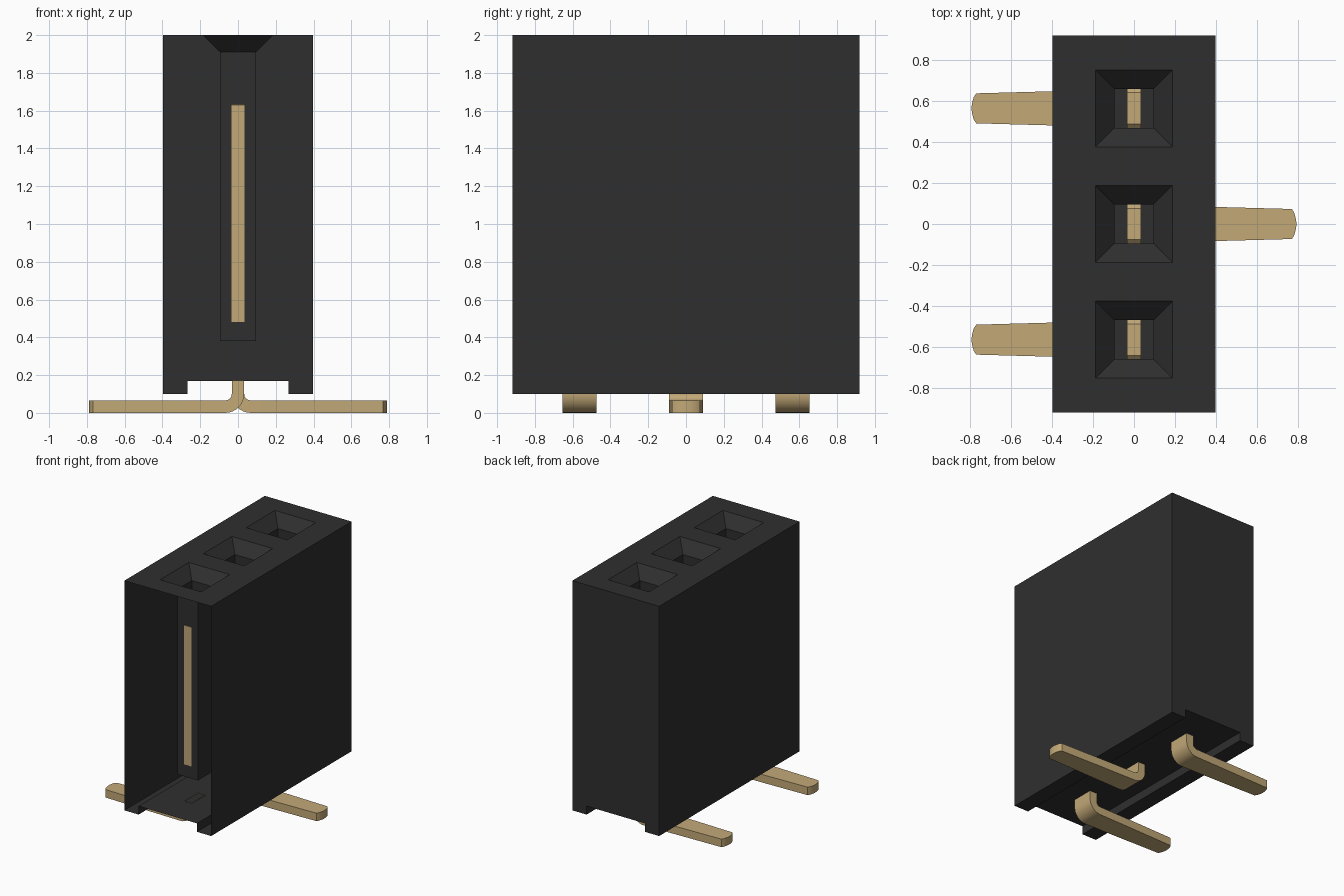
import bpy, bmesh, math

if "Cube" in bpy.data.objects:
    bpy.data.objects.remove(bpy.data.objects["Cube"])

PITCH = 0.563
HX, HY = 0.397, 0.918      # housing half sizes
MOUTH, BORE = 0.187, 0.095  # socket half widths
BASE, FLOOR, TOP = 0.10, 0.17, 2.0


def material(name, colour, rough):
    m = bpy.data.materials.new(name)
    m.use_nodes = True
    m.diffuse_color = (*colour, 1)
    bsdf = m.node_tree.nodes["Principled BSDF"]
    bsdf.inputs["Base Color"].default_value = (*colour, 1)
    bsdf.inputs["Roughness"].default_value = rough
    return m


black = material("black plastic", (0.028, 0.028, 0.028), 0.6)
gold = material("gold metal", (0.54, 0.395, 0.185), 0.5)


def finish(bm, name, mat):
    bmesh.ops.remove_doubles(bm, verts=bm.verts[:], dist=1e-5)
    bmesh.ops.recalc_face_normals(bm, faces=bm.faces[:])
    me = bpy.data.meshes.new(name)
    bm.to_mesh(me)
    bm.free()
    me.materials.append(mat)
    ob = bpy.data.objects.new(name, me)
    bpy.context.collection.objects.link(ob)
    return ob


def face(bm, pts):
    return bm.faces.new([bm.verts.new(p) for p in pts])


def square(y, half, z):
    return [(-half, y - half, z), (half, y - half, z),
            (half, y + half, z), (-half, y + half, z)]


def loft(bm, a, b):
    for i in range(len(a)):
        j = (i + 1) % len(a)
        face(bm, [a[i], a[j], b[j], b[i]])


# Housing: thin shell with a channel underneath, open at the front end
rows = [-PITCH, 0, PITCH]
ys = [-HY] + [y + s * MOUTH for y in rows for s in (-1, 1)] + [HY]
xs = [-HX, -MOUTH, MOUTH, HX]
profile = [(-HX, TOP), (-HX, BASE), (-0.267, BASE), (-0.267, FLOOR),
           (0.267, FLOOR), (0.267, BASE), (HX, BASE), (HX, TOP)]
bm = bmesh.new()
for k, (y0, y1) in enumerate(zip(ys, ys[1:])):
    for (xa, za), (xb, zb) in zip(profile, profile[1:]):
        face(bm, [(xa, y0, za), (xb, y0, zb), (xb, y1, zb), (xa, y1, za)])
    for i in range(3):                       # top, leaving the socket mouths
        if not (i == 1 and k % 2):
            face(bm, [(xs[i], y0, TOP), (xs[i + 1], y0, TOP),
                      (xs[i + 1], y1, TOP), (xs[i], y1, TOP)])
back = profile + [(MOUTH, TOP), (-MOUTH, TOP)]
face(bm, [(x, HY, z) for x, z in back])

# Sockets: tapered mouth, straight bore and floor
for y in rows:
    rings = [square(y, MOUTH, TOP), square(y, BORE, 1.91), square(y, BORE, 0.38)]
    loft(bm, rings[0], rings[1])
    loft(bm, rings[1], rings[2])
    face(bm, rings[2])
finish(bm, "housing", black)


def slab(name, y, outline, half, mat):
    """Extrude a (y, z) outline across x."""
    bm = bmesh.new()
    a = [(-half, y + u, z) for u, z in outline]
    b = [(half, y + u, z) for u, z in outline]
    loft(bm, a, b)
    face(bm, a)
    face(bm, b)
    return finish(bm, name, mat)


def solder_tail(name, y, side):
    """Vertical stub bending into a flat tapered foot with a rounded tip."""
    t, w, r = 0.033, 0.09, 0.035
    cx, cz = t + r, 2 * t + r
    sections = [((-t, FLOOR + 0.002), (t, FLOOR + 0.002), w)]
    for i in range(9):
        a = math.pi + i / 8 * math.pi / 2
        c, s = math.cos(a), math.sin(a)
        R = r + 2 * t
        sections.append(((cx + R * c, cz + R * s), (cx + r * c, cz + r * s), w))
    for x, hw in [(0.4, 0.083), (0.768, 0.073), (0.78, 0.055),
                  (0.787, 0.03), (0.79, 0.012)]:
        sections.append(((x, 0), (x, 2 * t), hw))
    rings = [[(side * o[0], y - h, o[1]), (side * o[0], y + h, o[1]),
              (side * n[0], y + h, n[1]), (side * n[0], y - h, n[1])]
             for o, n, h in sections]
    bm = bmesh.new()
    for a, b in zip(rings, rings[1:]):
        loft(bm, a, b)
    face(bm, rings[-1])
    ob = finish(bm, name, gold)
    bpy.ops.object.select_all(action="DESELECT")
    bpy.context.view_layer.objects.active = ob
    ob.select_set(True)
    bpy.ops.object.shade_smooth_by_angle(angle=math.radians(25))


# Contacts: blade in each socket on a plastic seat, tails alternating sides
e = BORE + 0.0015
for n, (y, side) in enumerate(zip(rows, (-1, 1, -1)), 1):
    slab(f"contact_blade_{n}", y, [(-e, 0.48), (e, 0.48), (e, 1.63),
         (e - 0.02, 1.65), (-e + 0.02, 1.65), (-e, 1.63)], 0.034, gold)
    slab(f"contact_seat_{n}", y, [(-e, 0.38), (e, 0.38), (e, 0.48), (-e, 0.48)],
         0.034, black)
    solder_tail(f"solder_tail_{n}", y, side)
